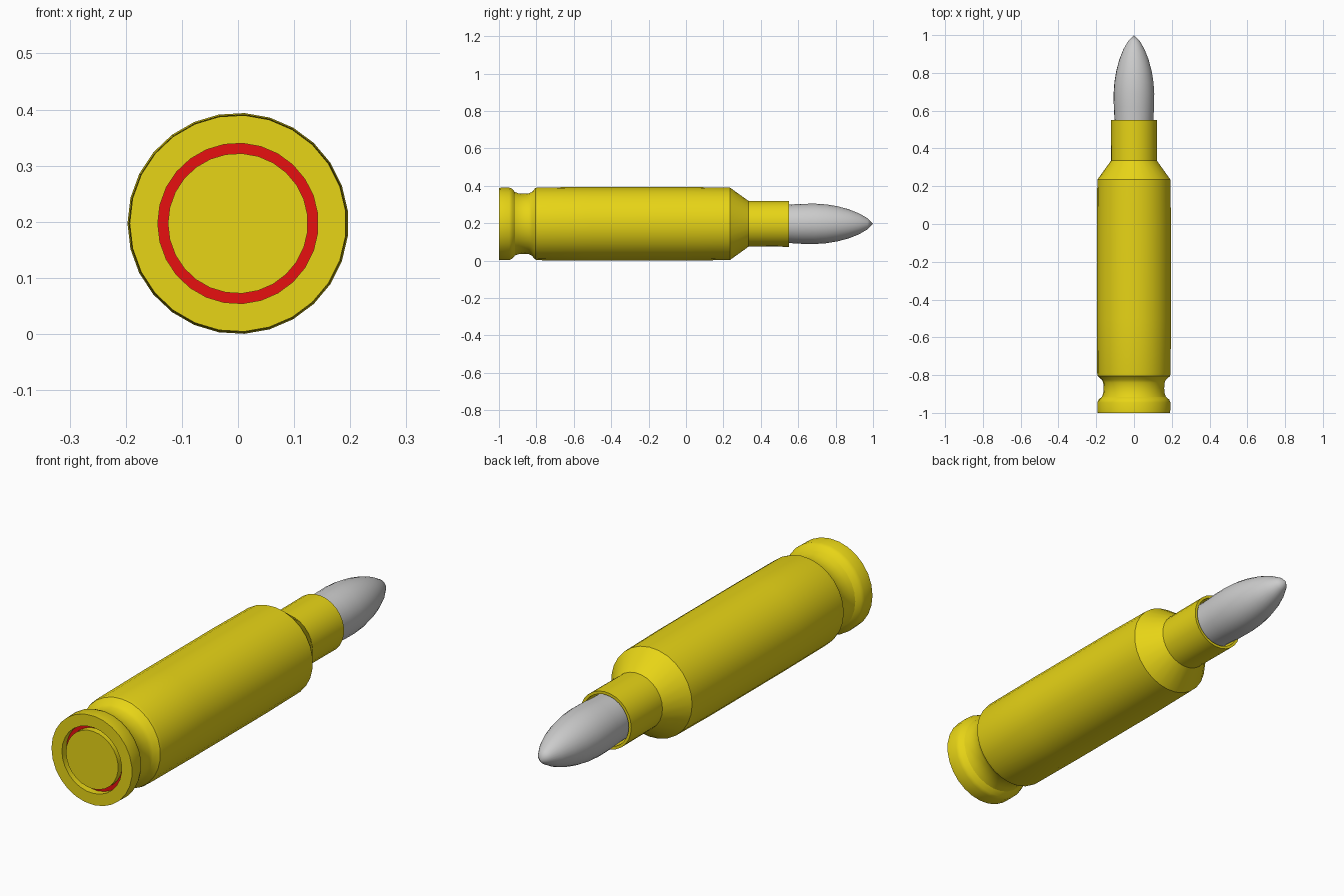
import bpy, math

if "Cube" in bpy.data.objects:
    bpy.data.objects.remove(bpy.data.objects["Cube"])

SIDES = 27
AXIS_Z = 0.197


def material(name, rgb):
    m = bpy.data.materials.new(name)
    m.diffuse_color = (*rgb, 1)
    m.use_nodes = True
    m.node_tree.nodes["Principled BSDF"].inputs["Base Color"].default_value = m.diffuse_color
    return m


def lathe(name, profile, mat=None, smooth=True):
    """Revolve (radius, y) points about the y axis; radius 0 makes a pole."""
    verts, faces, rings = [], [], []
    for r, y in profile:
        count = SIDES if r > 0 else 1
        start = len(verts)
        for i in range(count):
            a = math.pi + 2 * math.pi * i / SIDES
            verts.append((r * math.cos(a), y, AXIS_Z + r * math.sin(a)))
        rings.append([start + i % count for i in range(SIDES)])
    for lo, hi in zip(rings, rings[1:]):
        for i in range(SIDES):
            j = (i + 1) % SIDES
            loop = list(dict.fromkeys((lo[i], hi[i], hi[j], lo[j])))
            faces.append(loop)
    mesh = bpy.data.meshes.new(name)
    mesh.from_pydata(verts, [], faces)
    mesh.update()
    obj = bpy.data.objects.new(name, mesh)
    bpy.context.collection.objects.link(obj)
    if mat:
        mesh.materials.append(mat)
    if smooth:
        bpy.ops.object.select_all(action='DESELECT')
        obj.select_set(True)
        bpy.context.view_layer.objects.active = obj
        bpy.ops.object.shade_smooth_by_angle(angle=math.radians(30))
    return obj


brass = material("brass", (0.8, 0.66, 0.008))
red = material("red", (0.8, 0.005, 0.005))

# Case: groove wall, base rim, extractor groove, body, shoulder, open neck
lathe("case", [
    (0.143, -0.965), (0.143, -1.0), (0.193, -1.0), (0.194, -0.945),
    (0.188, -0.93), (0.170, -0.915), (0.163, -0.895), (0.161, -0.87),
    (0.163, -0.84), (0.170, -0.825), (0.192, -0.805), (0.195, -0.79),
    (0.197, -0.5), (0.197, 0.0), (0.194, 0.235), (0.122, 0.335),
    (0.123, 0.55), (0.111, 0.55), (0.111, 0.45), (0.0, 0.45)], brass)

# Red ring at the bottom of the base groove
lathe("seal_ring", [(0.123, -0.97), (0.145, -0.97)][::1], red)

# Round cap in the middle of the base
lathe("base_cap", [(0.0, -0.998), (0.125, -0.998), (0.125, -0.965)], brass)

# Pointed tip seated in the neck
lathe("tip", [
    (0.0, 0.45), (0.102, 0.45), (0.103, 0.55), (0.107, 0.62), (0.108, 0.69),
    (0.104, 0.75), (0.094, 0.81), (0.078, 0.87), (0.056, 0.925),
    (0.030, 0.97), (0.0, 1.0)])
